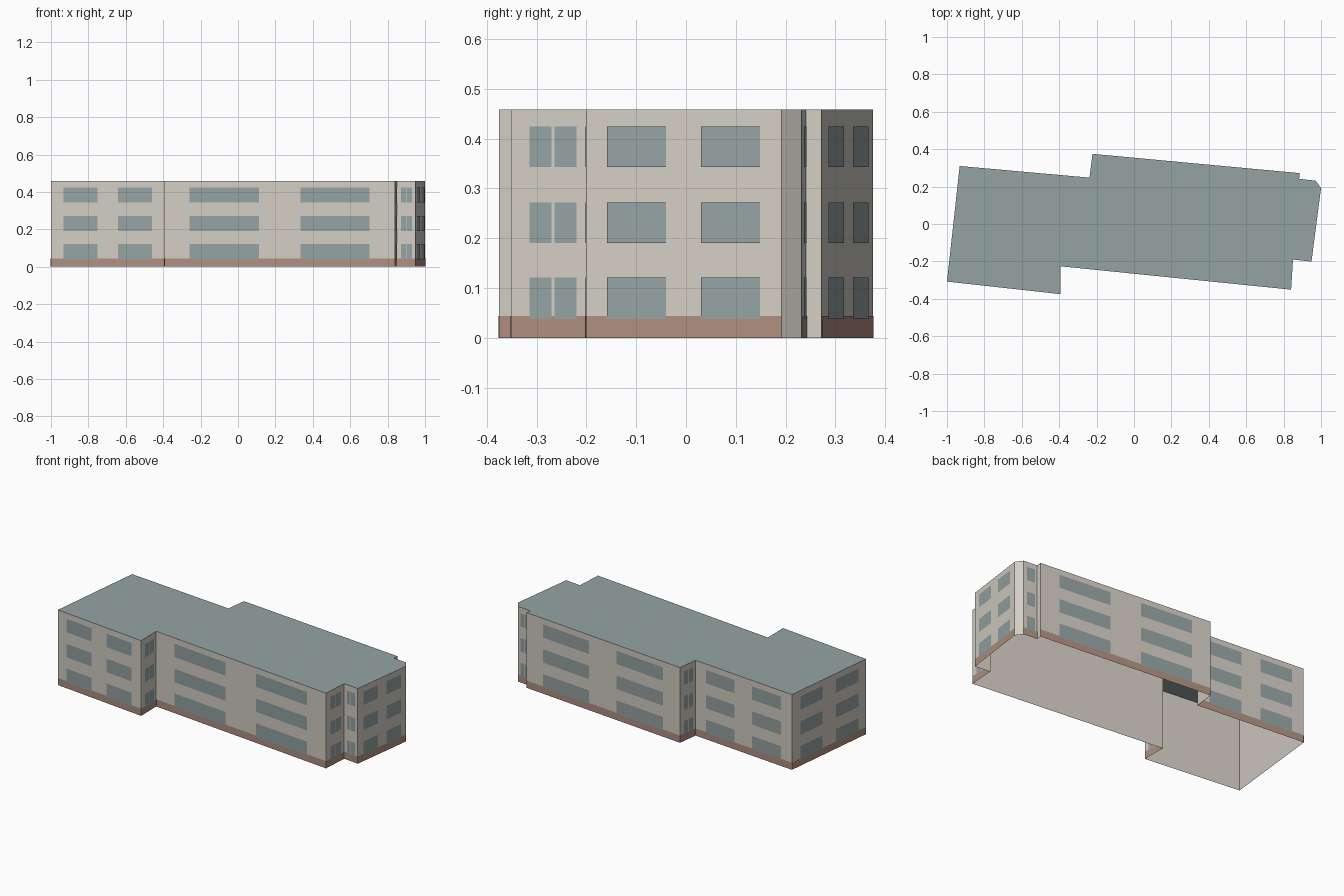
import bpy
import bmesh
from mathutils import Vector

cube = bpy.data.objects.get("Cube")
if cube:
    bpy.data.objects.remove(cube, do_unlink=True)


def material(name, srgb):
    # Convert an 8 bit colour to linear values
    colour = [((c / 255 + 0.055) / 1.055) ** 2.4 for c in srgb] + [1]
    mat = bpy.data.materials.new(name)
    mat.diffuse_color = colour
    mat.use_nodes = True
    bsdf = mat.node_tree.nodes["Principled BSDF"]
    bsdf.inputs["Base Color"].default_value = colour
    bsdf.inputs["Roughness"].default_value = 0.9
    return mat


PLASTER = material("warm_plaster", (211, 206, 196))
BRICK = material("red_brown_base", (175, 143, 127))
SLATE = material("blue_grey", (149, 163, 163))

HEIGHT = 0.458
BASE_TOP = 0.044
STOREYS = [(0.038, 0.121), (0.19, 0.272), (0.343, 0.424)]
WIDE = [(0.11, 0.41), (0.59, 0.89)]
NARROW = [(0.23, 0.505), (0.54, 0.815)]

# Counter-clockwise footprint: corner, and the window layout of the wall after it
FOOTPRINT = [
    ((-1.0, -0.308), WIDE),
    ((-0.392, -0.375), NARROW),
    ((-0.394, -0.226), WIDE),
    ((0.84, -0.351), NARROW),
    ((0.85, -0.19), NARROW),
    ((0.949, -0.201), WIDE),
    ((1.0, 0.192), None),
    ((0.971, 0.232), NARROW),
    ((0.883, 0.241), None),
    ((0.886, 0.272), WIDE),
    ((-0.222, 0.375), NARROW),
    ((-0.238, 0.248), WIDE),
    ((-0.932, 0.31), WIDE),
]


def wall_quad(bm, p, q, z0, z1, span=(0, 1), offset=0.0):
    """Upright rectangle on the wall p-q, pushed outwards by offset."""
    d = (q - p).normalized()
    out = Vector((d.y, -d.x)) * offset
    a, b = (p.lerp(q, t) + out for t in span)
    corners = [(a, z0), (b, z0), (b, z1), (a, z1)]
    bm.faces.new([bm.verts.new((v.x, v.y, z)) for v, z in corners])


def finish(bm, name, mat):
    mesh = bpy.data.meshes.new(name)
    bm.to_mesh(mesh)
    bm.free()
    mesh.materials.append(mat)
    obj = bpy.data.objects.new(name, mesh)
    bpy.context.collection.objects.link(obj)
    return obj


walls, base, windows, roof = (bmesh.new() for _ in range(4))
corners = [Vector(xy) for xy, _ in FOOTPRINT]

for i, (_, layout) in enumerate(FOOTPRINT):
    p, q = corners[i], corners[(i + 1) % len(corners)]
    wall_quad(walls, p, q, 0, HEIGHT)
    if layout is None:
        continue
    # Base band and the windows of each storey
    wall_quad(base, p, q, 0, BASE_TOP, offset=0.0015)
    for z0, z1 in STOREYS:
        for span in layout:
            wall_quad(windows, p, q, z0, z1, span, offset=0.003)

# Flat roof over the whole footprint; the underside stays open
roof.faces.new([roof.verts.new((c.x, c.y, HEIGHT)) for c in corners])
bmesh.ops.remove_doubles(walls, verts=walls.verts, dist=0.0005)

finish(walls, "outer_walls", PLASTER)
finish(base, "base_band", BRICK)
finish(windows, "windows", SLATE)
finish(roof, "flat_roof", SLATE)
